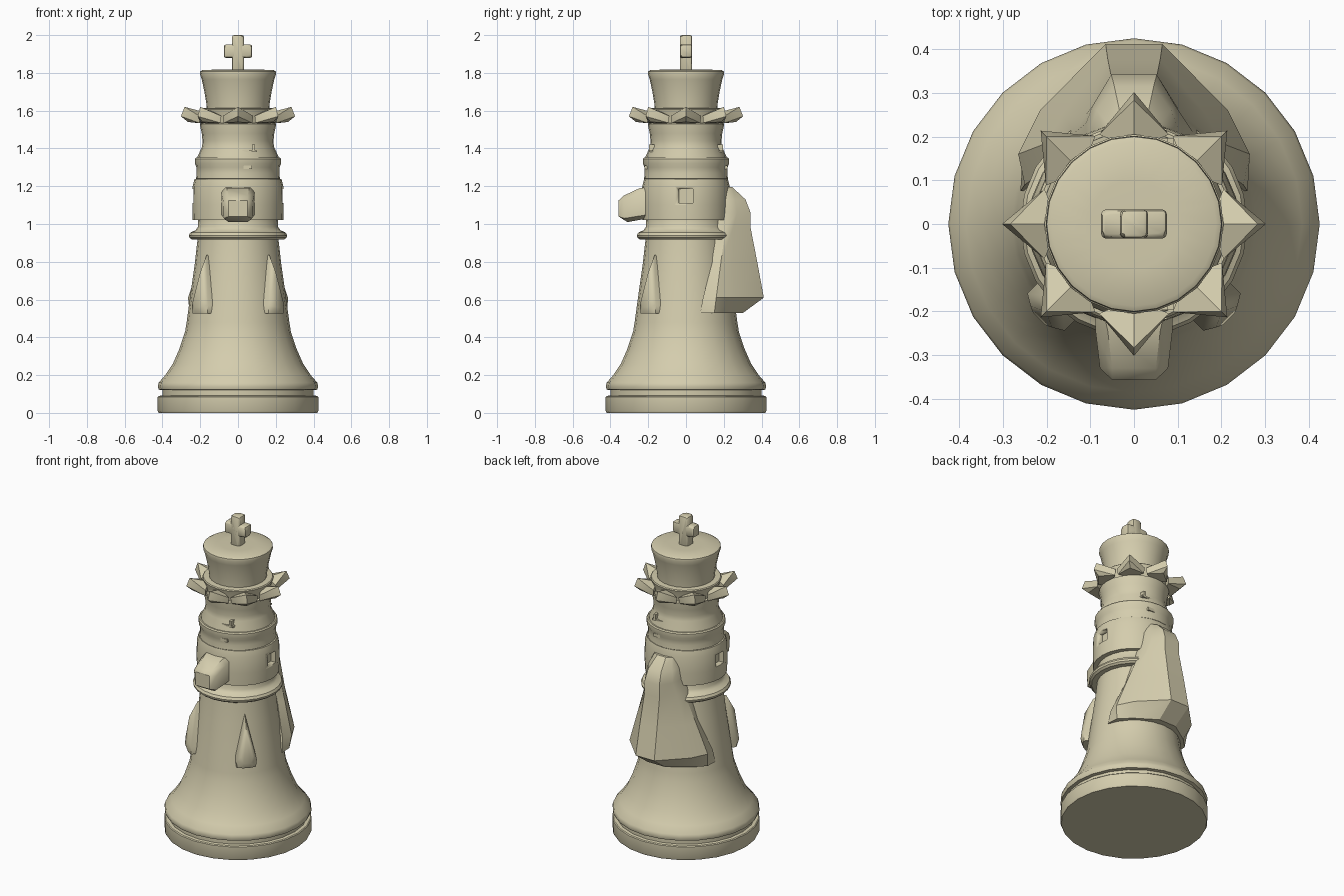
import bpy, bmesh, math
from mathutils import Matrix, Vector

ivory = bpy.data.materials.new("ivory")
ivory.diffuse_color = (0.66, 0.61, 0.42, 1)


def finish(name, bm, angle=35):
    bmesh.ops.remove_doubles(bm, verts=bm.verts, dist=1e-5)
    bmesh.ops.recalc_face_normals(bm, faces=bm.faces)
    me = bpy.data.meshes.new(name)
    bm.to_mesh(me)
    bm.free()
    me.materials.append(ivory)
    ob = bpy.data.objects.new(name, me)
    bpy.context.collection.objects.link(ob)
    bpy.ops.object.select_all(action='DESELECT')
    ob.select_set(True)
    bpy.context.view_layer.objects.active = ob
    bpy.ops.object.shade_smooth_by_angle(angle=math.radians(angle))
    return ob


def lathe(name, profile, n=24, sy=1.0):
    bm = bmesh.new()
    rings = []
    for r, z in profile:
        rings.append([bm.verts.new((r * math.cos(2 * math.pi * i / n),
                                    sy * r * math.sin(2 * math.pi * i / n), z)) for i in range(n)])
    for a, b in zip(rings, rings[1:]):
        for i in range(n):
            j = (i + 1) % n
            bm.faces.new((a[i], a[j], b[j], b[i]))
    bm.faces.new(rings[0])
    bm.faces.new(rings[-1])
    return finish(name, bm)


def hull(name, pts, turn=0, angle=35, bevel=0):
    bm = bmesh.new()
    for p in pts:
        bm.verts.new(p)
    out = bmesh.ops.convex_hull(bm, input=bm.verts)
    loose = [v for v in bm.verts if not v.link_faces]
    bmesh.ops.delete(bm, geom=loose, context='VERTS')
    bmesh.ops.rotate(bm, verts=bm.verts, cent=(0, 0, 0), matrix=Matrix.Rotation(turn, 3, 'Z'))
    if bevel:
        bmesh.ops.bevel(bm, geom=bm.edges[:], offset=bevel, segments=2, affect='EDGES', profile=0.5)
    return finish(name, bm, angle)


def box(name, x0, x1, y0, y1, z0, z1, bevel=0):
    return hull(name, [(x, y, z) for x in (x0, x1) for y in (y0, y1) for z in (z0, z1)], bevel=bevel)


# foot disc, groove, flared base and tapering column
lathe("base_and_column", [
    (0.42, 0), (0.425, 0.01), (0.425, 0.085), (0.42, 0.09), (0.4, 0.092), (0.4, 0.12),
    (0.42, 0.123), (0.425, 0.14), (0.42, 0.16), (0.385, 0.2), (0.345, 0.26), (0.31, 0.34),
    (0.28, 0.43), (0.272, 0.48), (0.25, 0.64), (0.23, 0.78), (0.213, 0.93), (0.205, 1.05), (0.2, 1.3)])

# waist ring
lathe("waist_ring", [(0.19, 0.918), (0.245, 0.918), (0.257, 0.928), (0.26, 0.94), (0.252, 0.955),
                     (0.225, 0.967), (0.212, 0.985), (0.21, 1.03)])

# arm band with a square notch on each side
band = lathe("arm_band", [(0.24, 1.022), (0.242, 1.1), (0.24, 1.2), (0.23, 1.238)], sy=0.965)
for s in (-1, 1):
    cut = box("notch_cutter", *sorted((s * 0.205, s * 0.3)), -0.038, 0.038, 1.11, 1.185)
    cut.hide_render = True
    cut.hide_viewport = True
    m = band.modifiers.new("notch", 'BOOLEAN')
    m.operation = 'DIFFERENCE'
    m.solver = 'EXACT'
    m.object = cut

# shoulder ring, neck and collar
lathe("shoulder_ring", [(0.2, 1.225), (0.222, 1.24), (0.219, 1.27), (0.22, 1.3), (0.228, 1.32),
                        (0.228, 1.345), (0.222, 1.352), (0.2, 1.352)])
lathe("neck", [(0.215, 1.34), (0.213, 1.36), (0.19, 1.41), (0.188, 1.44), (0.192, 1.48), (0.202, 1.525),
               (0.202, 1.53), (0.186, 1.535), (0.19, 1.56), (0.205, 1.607), (0.2, 1.612), (0.16, 1.615)])

# small zigzag clasp, front and back
for s in (-1, 1):
    for x0, x1, z0, z1 in ((0.02, 0.1, 1.38, 1.39), (0.075, 0.09, 1.38, 1.42),
                           (0.035, 0.05, 1.35, 1.38), (0.03, 0.075, 1.29, 1.31)):
        r = 0.222 if z0 < 1.35 else 0.2
        box("clasp", x0, x1, *sorted((s * 0.16, s * (r - 0.003))), z0, z1)

# crown points around the collar
spike = [(0.283, 0, 1.62), (0.302, 0, 1.57), (0.265, 0, 1.54), (0.17, 0, 1.59), (0.17, 0, 1.53)]
for s in (-1, 1):
    spike += [(0.205, s * 0.08, 1.572), (0.205, s * 0.075, 1.535)]
for i in range(8):
    hull("crown_point", spike, turn=i * math.pi / 4, angle=20)

# crown
lathe("crown", [(0.165, 1.6), (0.168, 1.64), (0.178, 1.7), (0.192, 1.765), (0.202, 1.795),
                (0.2, 1.808), (0.188, 1.815), (0.1, 1.818)])

# cross on top
box("cross_upright", -0.032, 0.032, -0.033, 0.033, 1.8, 2.0, bevel=0.01)
box("cross_bar", -0.075, 0.075, -0.033, 0.033, 1.88, 1.95, bevel=0.01)

# clasped hands at the front
hands = []
for s in (-1, 1):
    hands += [(s * 0.07, -0.2, 1.195), (s * 0.088, -0.2, 1.17), (s * 0.088, -0.2, 1.05), (s * 0.06, -0.2, 1.03),
              (s * 0.06, -0.245, 1.19), (s * 0.088, -0.245, 1.16), (s * 0.078, -0.33, 1.12), (s * 0.05, -0.33, 1.15),
              (s * 0.05, -0.357, 1.125), (s * 0.05, -0.357, 1.04), (s * 0.075, -0.325, 1.03), (s * 0.05, -0.31, 1.01)]
hull("hands", hands, angle=40)

# pointed robe folds on the front diagonals
fold = [(0.2, 0, 0.84), (0.235, 0, 0.835), (0.285, 0, 0.74), (0.2, 0, 0.525)]
for s in (-1, 1):
    fold += [(0.3, s * 0.035, 0.6), (0.285, s * 0.06, 0.57), (0.285, s * 0.055, 0.525), (0.2, s * 0.06, 0.525),
             (0.2, s * 0.06, 0.6), (0.307, s * 0.02, 0.56), (0.295, s * 0.02, 0.525)]
for a in (225, 315):
    hull("robe_fold", fold, turn=math.radians(a), angle=40)

# cape on the back, lofted through mirrored half sections (back, side, rim, edge)
sections = [
    (0.528, [(0.06, 0.3), (0.19, 0.215), (0.255, 0.15), (0.26, 0.075)]),
    (0.61, [(0.065, 0.412), (0.215, 0.26), (0.265, 0.16), (0.25, 0.09)]),
    (0.8, [(0.06, 0.377), (0.165, 0.25), (0.2, 0.185), (0.18, 0.14)]),
    (0.98, [(0.053, 0.342), (0.11, 0.25), (0.135, 0.21), (0.13, 0.15)]),
    (1.06, [(0.052, 0.342), (0.095, 0.27), (0.11, 0.23), (0.11, 0.15)]),
    (1.13, [(0.045, 0.315), (0.085, 0.26), (0.1, 0.22), (0.1, 0.15)]),
    (1.195, [(0.03, 0.245), (0.06, 0.23), (0.07, 0.21), (0.07, 0.15)])]
bm = bmesh.new()
rings = []
for z, half in sections:
    loop = half[::-1] + [(-x, y) for x, y in half]
    rings.append([bm.verts.new((x, y, z)) for x, y in loop])
for a, b in zip(rings, rings[1:]):
    for i in range(8):
        j = (i + 1) % 8
        bm.faces.new((a[i], a[j], b[j], b[i]))
bm.faces.new(rings[0])
bm.faces.new(rings[-1])
finish("cape", bm, 30)
